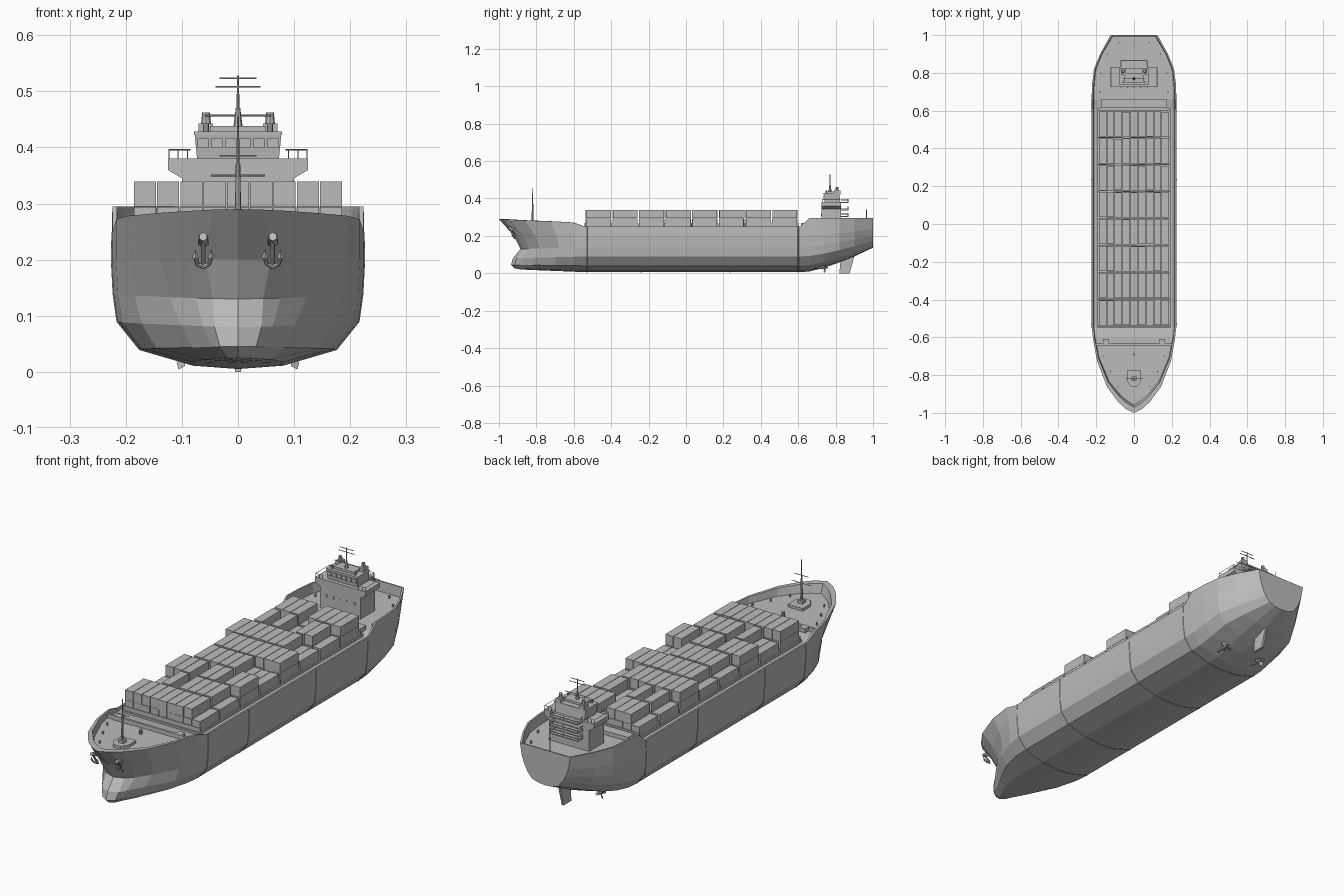
import bpy, bmesh, math, random
from mathutils import Vector

cube = bpy.data.objects.get("Cube")
if cube:
    bpy.data.objects.remove(cube, do_unlink=True)
random.seed(4)

grey = bpy.data.materials.new("ship_grey")
grey.use_nodes = True
grey.diffuse_color = (0.5, 0.5, 0.5, 1)
grey.node_tree.nodes["Principled BSDF"].inputs["Base Color"].default_value = (0.5, 0.5, 0.5, 1)


def finish(name, bm):
    bmesh.ops.recalc_face_normals(bm, faces=bm.faces)
    mesh = bpy.data.meshes.new(name)
    bm.to_mesh(mesh)
    bm.free()
    mesh.materials.append(grey)
    obj = bpy.data.objects.new(name, mesh)
    bpy.context.collection.objects.link(obj)
    return obj


def add_box(bm, x, y, z):
    """Box between the low and high limits on each axis."""
    verts = bmesh.ops.create_cube(bm, size=1)["verts"]
    for v in verts:
        v.co = [(a + b) / 2 + c * (b - a) for (a, b), c in zip((x, y, z), v.co)]
    return verts


def add_rod(bm, a, b, r, r2=None, sides=8):
    """Cylinder or cone from point a to point b."""
    a, b = Vector(a), Vector(b)
    verts = bmesh.ops.create_cone(bm, cap_ends=True, segments=sides, radius1=r,
                                  radius2=r if r2 is None else r2, depth=(b - a).length)["verts"]
    turn = (b - a).to_track_quat('Z', 'Y')
    for v in verts:
        v.co = turn @ v.co + (a + b) / 2


def add_prism(bm, points, direction):
    """Extrude a flat outline along a direction."""
    face = bm.faces.new([bm.verts.new(p) for p in points])
    new = bmesh.ops.extrude_face_region(bm, geom=[face])["geom"]
    for v in new:
        if isinstance(v, bmesh.types.BMVert):
            v.co += Vector(direction)


def add_mirror(bm):
    """Copy everything to the other side of the centre plane."""
    geom = bm.verts[:] + bm.edges[:] + bm.faces[:]
    new = bmesh.ops.duplicate(bm, geom=geom)["geom"]
    for v in new:
        if isinstance(v, bmesh.types.BMVert):
            v.co.x = -v.co.x
    bmesh.ops.remove_doubles(bm, verts=bm.verts, dist=0.0004)


def boxes(name, limits):
    bm = bmesh.new()
    for lim in limits:
        add_box(bm, *lim)
    return finish(name, bm)


# Hull rows run from keel to gunwale: midship (x, z), stem (y, z), transom (x, z)
MID = [(0, .006), (.08, .012), (.175, .04), (.215, .09), (.222, .14), (.225, .20), (.224, .25)]
STEM = [(-.88, .02), (-.915, .026), (-.936, .045), (-.925, .08), (-.885, .13), (-.92, .20), (-1, .29)]
TRANSOM = [(0, .137), (.033, .140), (.065, .150), (.087, .175), (.102, .203), (.115, .238), (.125, .295)]
BOW_F = [0, .05, .13, .3, .6, .85, 1]
BOW_X = [[0] * 7,
         [0, .018, .030, .060, .08, .08, .08],
         [0, .032, .047, .082, .145, .17, .175],
         [0, .042, .062, .102, .172, .206, .215],
         [0, .045, .075, .122, .184, .214, .222],
         [0, .058, .09, .137, .191, .217, .225],
         [0, .046, .085, .143, .196, .217, .224]]
BOW_TOP = [.29, .289, .287, .283, .278, .272, .25]
BOW_END = -.54
STERN = [(.61, 0, 0), (.66, 0, .03), (.74, .03, .18), (.82, .12, .40), (.90, .45, .64), (1, 1, 1)]

stations = []
for i, f in enumerate(BOW_F):
    row = []
    for r in range(7):
        y, z = STEM[r]
        z = z + f * (MID[r][1] - z)
        row.append((BOW_X[r][i], y + f * (BOW_END - y), BOW_TOP[i] if r == 6 else z))
    stations.append(row)
for y, bx, bz in STERN:
    row = [(m[0] + bx * (t[0] - m[0]), y, m[1] + bz * (t[1] - m[1])) for m, t in zip(MID, TRANSOM)]
    if y > .62:
        row[6] = (row[6][0], y, .295)
    stations.append(row)

bm = bmesh.new()
grid = []
for i, row in enumerate(stations):
    x, y, z = row[6]
    inset = .03 * (1 - BOW_F[i]) if i < 7 else (-.006 if y == 1 else 0)
    xi = max(x - .008, 0)
    deck = .24 if abs(y - .035) < .58 else .25
    full = row + [(xi, y + inset, z), (max(xi - .003, 0), y + inset * 1.4, deck), (0, y + inset * 1.4, deck)]
    grid.append([bm.verts.new(p) for p in full])
for a, b in zip(grid, grid[1:]):
    for r in range(9):
        bm.faces.new((a[r], a[r + 1], b[r + 1], b[r]))
end = grid[-1]
top_out = bm.verts.new((0, 1, .295))
top_in = bm.verts.new((0, .994, .295))
bm.faces.new(end[:7] + [top_out])
bm.faces.new((end[6], top_out, top_in, end[7]))
bm.faces.new((end[7], top_in, end[9], end[8]))
add_mirror(bm)
bmesh.ops.dissolve_degenerate(bm, dist=.0002, edges=bm.edges)
finish("hull", bm)

# Seam bands around the straight part of the hull
bm = bmesh.new()
for y in (-.53, -.24, .235, .6):
    rings = [[bm.verts.new((x * s, y + dy, z - (.001 if s > 1 else 0))) for x, z in MID]
             for dy, s in ((-.003, 1), (-.002, 1.007), (.002, 1.007), (.003, 1))]
    for a, b in zip(rings, rings[1:]):
        for r in range(6):
            bm.faces.new((a[r], a[r + 1], b[r + 1], b[r]))
add_mirror(bm)
finish("hull_seams", bm)

# Cargo deck, hatch dividers and containers
boxes("hatch_base", [((-.192, .192), (-.55, .615), (.236, .25)),
                     ((-.175, .175), (.615, .66), (.236, .268))])
pitch, first, wide = .1425, -.54, .0415
boxes("bay_dividers", [((-.19, .19), (first + i * pitch - .002, first + i * pitch + .002), (.25, .268))
                       for i in range(9)])
# Outer columns are stacked high only in a few bays
HIGH_EDGE = {0: (0, 2, 5), 8: (2, 4, 7)}
bm = bmesh.new()
for bay in range(8):
    y = first + bay * pitch
    for col in range(9):
        x = (col - 4.5) * wide
        if col in HIGH_EDGE:
            high = bay in HIGH_EDGE[col]
        else:
            high = bay == 0 or random.random() < .8
        for t in range(2 if high else 1):
            j = random.uniform(-.002, .002)
            add_box(bm, (x + .001, x + wide - .001), (y + .005 + j, y + pitch - .005 + j),
                    (.25 + t * .045, .294 + t * .045))
finish("containers", bm)

# Foredeck: breakwater, winches, post, mast platform and mast
boxes("breakwater", [((-.2, .2), (-.642, -.632), (.25, .268))] +
      [((s * .15 - .015, s * .15 + .015), (-.632, -.61), (.245, .268)) for s in (1, -1)])
bm = bmesh.new()
add_prism(bm, [(-.037, -.775, .25), (-.037, -.83, .25), (-.018, -.86, .25),
               (.018, -.86, .25), (.037, -.83, .25), (.037, -.775, .25)], (0, 0, .012))
add_box(bm, (-.012, .012), (-.832, -.808), (.262, .275))
finish("mast_platform", bm)
bm = bmesh.new()
add_rod(bm, (0, -.82, .26), (0, -.82, .37), .006, .004)
add_rod(bm, (0, -.82, .37), (0, -.82, .455), .003, .0015)
for z, w in ((.385, .033), (.35, .048)):
    add_rod(bm, (-w, -.82, z), (w, -.82, z), .0015)
add_rod(bm, (0, -.69, .25), (0, -.69, .27), .007)
finish("fore_mast", bm)

# Anchors on both bows
bm = bmesh.new()
add_rod(bm, (.062, -.912, .19), (.062, -.944, .24), .004)
add_rod(bm, (.062, -.922, .232), (.062, -.95, .241), .011, .008, 6)
arc = [(.062 + .014 * math.sin(a), -.916 - .012 * (1 - math.cos(a)), .203 - .016 * math.cos(a))
       for a in (-1.6, -.8, 0, .8, 1.6)]
for a, b in zip(arc, arc[1:]):
    add_rod(bm, a, b, .004)
for p in (arc[0], arc[-1]):
    add_rod(bm, p, (p[0], p[1] - .004, p[2] + .015), .006, 0, 4)
add_mirror(bm)
finish("anchors", bm)

# Mooring bollards
bm = bmesh.new()
for x, y in ((.085, -.86), (.125, -.78), (.16, -.7), (.18, .7), (.175, .8), (.14, .9), (.08, .96)):
    add_rod(bm, (x, y, .25), (x, y, .262), .0035)
add_mirror(bm)
finish("bollards", bm)

# Deckhouse, bridge wings, wheelhouse and roof
boxes("deckhouse", [((-.1, .1), (.725, .83), (.25, .345))])
bm = bmesh.new()
add_prism(bm, [(-.095, .725, .342), (.095, .725, .342), (.125, .725, .36), (.125, .725, .38),
               (-.125, .725, .38), (-.125, .725, .36)], (0, .105, 0))
finish("bridge_wings", bm)
bm = bmesh.new()
for v in add_box(bm, (-.073, .073), (.742, .825), (.38, .425)):
    if v.co.z > .4:
        v.co.x *= 1.06
        v.co.y -= .005
add_box(bm, (-.078, .078), (.735, .825), (.422, .428))
add_box(bm, (-.05, .05), (.75, .80), (.428, .438))
finish("wheelhouse", bm)
boxes("bridge_windows", [((x - .01, x + .01), (.735, .743), (.399, .416))
                         for x in [(i - 2.5) * .025 for i in range(6)]])
boxes("deckhouse_windows", [((x - .005, x + .005), (.722, .728), (.305, .316))
                            for x in (-.07, -.035, 0, .035, .07)])

# Aft balconies and their railings
bm = bmesh.new()
for z in (.30, .335, .375):
    add_box(bm, (-.07, .07), (.825, .868), (z, z + .005))
    for x in (-.069, 0, .069):
        add_rod(bm, (x, .866, z), (x, .866, z + .022), .0015, sides=4)
    for dz in (.012, .022):
        add_rod(bm, (-.069, .866, z + dz), (.069, .866, z + dz), .0012, sides=4)
        for x in (-.069, .069):
            add_rod(bm, (x, .83, z + dz), (x, .866, z + dz), .0012, sides=4)
finish("balconies", bm)
bm = bmesh.new()
for y in (.728, .826):
    add_rod(bm, (.085, y, .396), (.123, y, .396), .0012, sides=4)
    for x in (.09, .107, .123):
        add_rod(bm, (x, y, .38), (x, y, .396), .0012, sides=4)
add_rod(bm, (.123, .728, .396), (.123, .826, .396), .0012, sides=4)
add_mirror(bm)
finish("wing_railings", bm)

# Twin exhausts, roof mast and flag pole
bm = bmesh.new()
add_box(bm, (.045, .07), (.79, .825), (.425, .443))
add_rod(bm, (.057, .808, .44), (.057, .808, .462), .009, .007)
add_rod(bm, (.057, .75, .428), (.057, .75, .443), .005)
add_mirror(bm)
finish("exhausts", bm)
bm = bmesh.new()
add_rod(bm, (0, .77, .43), (0, .77, .47), .009, .004)
add_rod(bm, (0, .77, .46), (0, .77, .528), .003, .0015)
for z, w in ((.457, .06), (.508, .04), (.523, .033)):
    add_rod(bm, (-w, .77, z), (w, .77, z), .0015)
add_rod(bm, (0, .965, .25), (0, .965, .34), .0015)
finish("roof_mast", bm)

# Rudder and twin propellers
bm = bmesh.new()
add_prism(bm, [(-.005, .82, 0), (-.005, .875, 0), (-.005, .905, .11), (-.005, .83, .11)], (.01, 0, 0))
finish("rudder", bm)
bm = bmesh.new()
add_rod(bm, (.095, .64, .03), (.095, .735, .03), .006)
add_rod(bm, (.095, .73, .03), (.095, .758, .03), .009, .004)
for y in (.66, .705):
    add_box(bm, (.092, .098), (y, y + .012), (.03, .075))
for k in range(4):
    a = math.pi / 2 * k + .4
    u, w = Vector((math.cos(a), 0, math.sin(a))), Vector((-math.sin(a), .6, math.cos(a))) * .008
    c = Vector((.095, .74, .03))
    add_prism(bm, [c, c + u * .018 + w, c + u * .028, c + u * .018 - w], (0, .003, 0))
add_mirror(bm)
finish("propellers", bm)
